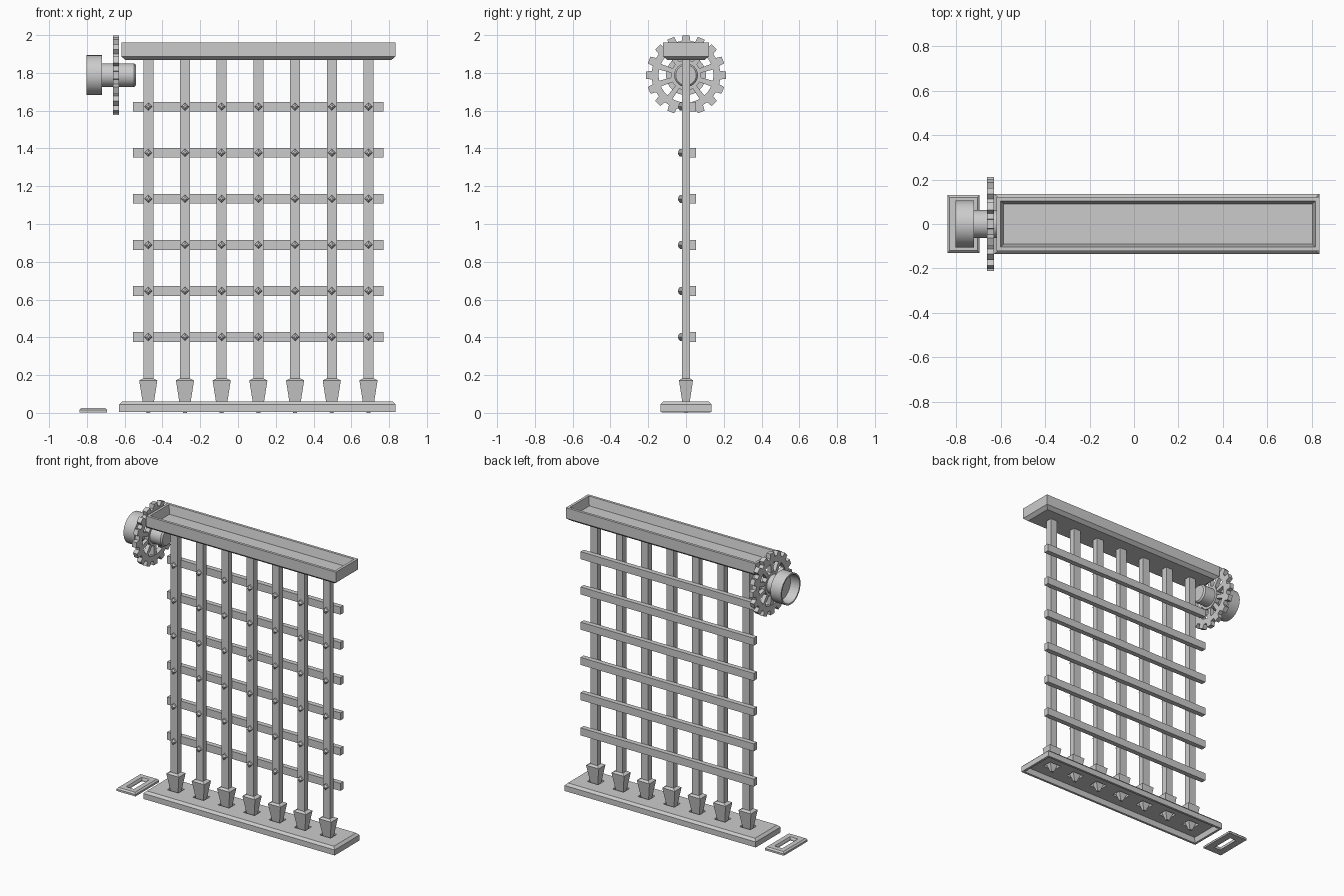
import bpy, bmesh
from math import cos, sin, pi

if "Cube" in bpy.data.objects:
    bpy.data.objects.remove(bpy.data.objects["Cube"])


def loft(name, groups, closed=False):
    """Each group is a list of point rings joined by quads, capped or closed into a loop."""
    bm = bmesh.new()
    for rings in groups:
        vs = [[bm.verts.new(p) for p in r] for r in rings]
        n = len(vs[0])
        pairs = list(zip(vs, vs[1:])) + ([(vs[-1], vs[0])] if closed else [])
        for a, b in pairs:
            for i in range(n):
                j = (i + 1) % n
                bm.faces.new((a[i], a[j], b[j], b[i]))
        if not closed:
            bm.faces.new(vs[0])
            bm.faces.new(vs[-1])
    bmesh.ops.recalc_face_normals(bm, faces=bm.faces)
    me = bpy.data.meshes.new(name)
    bm.to_mesh(me)
    bm.free()
    ob = bpy.data.objects.new(name, me)
    bpy.context.collection.objects.link(ob)
    return ob


def rect(cx, hx, hy, z, cy=0):
    return [(cx + a * hx, cy + b * hy, z) for a, b in ((-1, -1), (1, -1), (1, 1), (-1, 1))]


def box(cx, cy, cz, hx, hy, hz):
    return [rect(cx, hx, hy, cz - hz, cy), rect(cx, hx, hy, cz + hz, cy)]


AXLE_Z = 1.788


def circ(x, r, n=32):
    return [(x, r * cos(2 * pi * i / n), AXLE_Z + r * sin(2 * pi * i / n)) for i in range(n)]


def smooth(ob):
    bpy.ops.object.select_all(action='DESELECT')
    ob.select_set(True)
    bpy.context.view_layer.objects.active = ob
    bpy.ops.object.shade_smooth_by_angle(angle=pi / 6)


bar_x = [-0.475 + 0.1943 * i for i in range(7)]
rail_z = [0.402 + 0.2438 * i for i in range(6)]

# Header: tray open at the top, chamfered underneath
loft("header", [[rect(0.108, 0.702, 0.097, 1.867), rect(0.108, 0.726, 0.121, 1.887),
                 rect(0.108, 0.726, 0.121, 1.96), rect(0.108, 0.708, 0.103, 1.96),
                 rect(0.108, 0.695, 0.090, 1.90)]])

# Sill: tray open at the bottom with a socket hole under each spike
sill = loft("sill", [[rect(0.103, 0.716, 0.121, 0.060), rect(0.103, 0.732, 0.136, 0.044),
                      rect(0.103, 0.732, 0.136, 0.006), rect(0.103, 0.716, 0.120, 0.006),
                      rect(0.103, 0.708, 0.112, 0.042)]])
cutter = loft("socket_cutter", [box(x, 0, 0.05, 0.042, 0.034, 0.04) for x in bar_x])
cutter.hide_render = True
cutter.display_type = 'WIRE'
mod = sill.modifiers.new("sockets", 'BOOLEAN')
mod.object = cutter
mod.operation = 'DIFFERENCE'
mod.solver = 'EXACT'
bpy.context.view_layer.objects.active = sill
bpy.ops.object.modifier_apply(modifier="sockets")
bpy.data.objects.remove(cutter)

# Slotted floor plate below the drum
px = -0.767
loft("slot_plate", [[rect(px, 0.073, 0.130, 0.003), rect(px, 0.073, 0.130, 0.016),
                     rect(px, 0.063, 0.120, 0.026), rect(px, 0.030, 0.085, 0.026),
                     rect(px, 0.024, 0.079, 0.014), rect(px, 0.024, 0.079, 0.003)]], closed=True)

# Upright bars, spikes and cross rails
loft("upright_bars", [box(x, 0, 1.03, 0.0265, 0.021, 0.86) for x in bar_x])
loft("spikes", [[rect(x, 0.010, 0.007, 0.0), rect(x, 0.028, 0.018, 0.045),
                 rect(x, 0.048, 0.037, 0.172), rect(x, 0.028, 0.022, 0.182)] for x in bar_x])
loft("cross_rails", [box(0.107, 0.036, z, 0.663, 0.017, 0.026) for z in rail_z])

# Diamond rivets on every crossing
def diamond(x, y, z, r):
    return [(x + r * a, y, z + r * b) for a, b in ((1, 0), (0, 1), (-1, 0), (0, -1))]

loft("rivets", [[diamond(x, -0.018, z, 0.021), diamond(x, -0.032, z, 0.021),
                 diamond(x, -0.042, z, 0.008)] for x in bar_x for z in rail_z])

# Winding drum: hollow cup and axle turned as one piece
prof = [(-0.735, 0.092), (-0.802, 0.096), (-0.802, 0.106), (-0.720, 0.106),
        (-0.720, 0.063), (-0.550, 0.063), (-0.540, 0.054)]
smooth(loft("drum_and_axle", [[circ(x, r) for x, r in prof]]))

# Gear: toothed rim, hub ring and spokes
X0, X1, TEETH = -0.662, -0.630, 16

def toothed(x):
    pts = []
    for t in range(TEETH):
        for da, r in ((-0.32, 0.182), (-0.23, 0.212), (0.23, 0.212), (0.32, 0.182)):
            a = 2 * pi * (t + da) / TEETH + pi / 2
            pts.append((x, r * cos(a), AXLE_Z + r * sin(a)))
    return pts

def inner(x, r):
    return [(x, r * cos(a), AXLE_Z + r * sin(a))
            for a in (2 * pi * (i - 1.5) / (4 * TEETH) + pi / 2 for i in range(4 * TEETH))]

loft("gear_rim", [[toothed(X0), toothed(X1), inner(X1, 0.145), inner(X0, 0.145)]], closed=True)
smooth(loft("gear_hub", [[circ(X0, 0.08), circ(X1, 0.08)]]))

def spoke(a):
    def end(x):
        return [(x, r * cos(a) - w * sin(a), AXLE_Z + r * sin(a) + w * cos(a))
                for r, w in ((0.07, -0.012), (0.15, -0.016), (0.15, 0.016), (0.07, 0.012))]
    return [end(X0 + 0.003), end(X1 - 0.003)]

loft("gear_spokes", [spoke(2 * pi * i / 10 + pi / 2) for i in range(10)])
